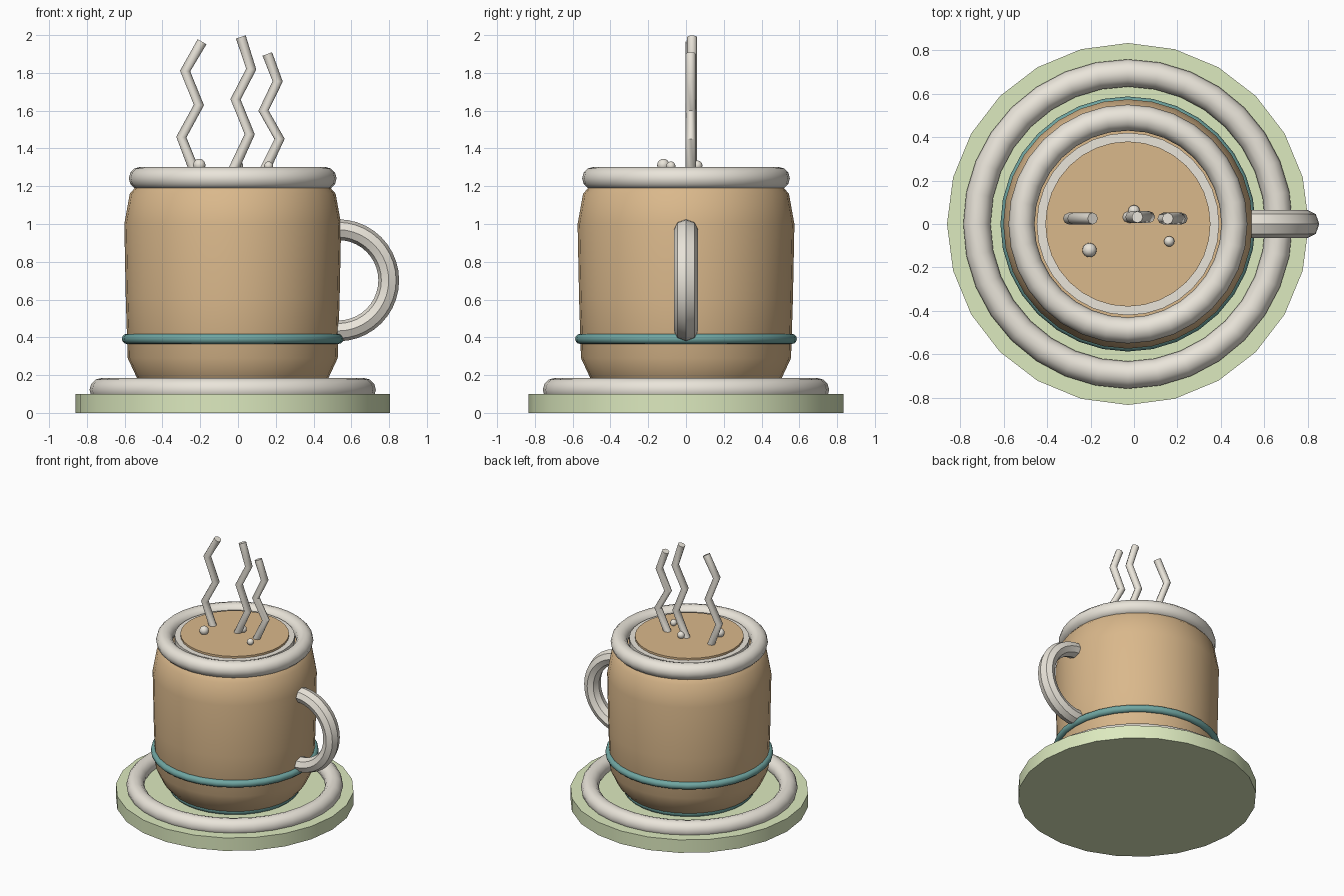
import bpy, bmesh
from math import cos, sin, pi

if "Cube" in bpy.data.objects:
    bpy.data.objects.remove(bpy.data.objects["Cube"])

CX = -0.028  # cup axis; the handle fills the other side


def material(name, rgb):
    m = bpy.data.materials.new(name)
    m.diffuse_color = (*rgb, 1)
    m.use_nodes = True
    m.node_tree.nodes["Principled BSDF"].inputs["Base Color"].default_value = m.diffuse_color
    return m


CREAM = material("cream", (0.82, 0.78, 0.70))
TAN = material("tan", (0.70, 0.48, 0.26))
TEAL = material("teal", (0.16, 0.38, 0.36))
GREEN = material("pale_green", (0.72, 0.82, 0.52))


def finish(ob, name, mat, angle=40):
    ob.name = name
    ob.data.materials.append(mat)
    bpy.ops.object.select_all(action='DESELECT')
    ob.select_set(True)
    bpy.context.view_layer.objects.active = ob
    bpy.ops.object.shade_smooth_by_angle(angle=angle * pi / 180)
    return ob


def disc(name, r, z0, z1, mat, n):
    bpy.ops.mesh.primitive_cylinder_add(vertices=n, radius=r, depth=z1 - z0,
                                        location=(CX, 0, (z0 + z1) / 2))
    return finish(bpy.context.object, name, mat)


def ring(name, major, minor, z, mat, n=32):
    bpy.ops.mesh.primitive_torus_add(major_radius=major, minor_radius=minor,
                                     major_segments=n, minor_segments=12,
                                     location=(CX, 0, z))
    return finish(bpy.context.object, name, mat)


def lathe(name, profile, mat, n=32):
    bm = bmesh.new()
    loops = [[bm.verts.new((r * cos(2 * pi * i / n), r * sin(2 * pi * i / n), z))
              for i in range(n)] for r, z in profile]
    for a, b in zip(loops, loops[1:]):
        for i in range(n):
            j = (i + 1) % n
            bm.faces.new((a[i], a[j], b[j], b[i]))
    bm.faces.new(loops[0][::-1])
    bm.faces.new(loops[-1])
    me = bpy.data.meshes.new(name)
    bm.to_mesh(me)
    bm.free()
    ob = bpy.data.objects.new(name, me)
    ob.location.x = CX
    bpy.context.collection.objects.link(ob)
    return finish(ob, name, mat)


def tube(name, points, radius, mat, angle=40):
    cu = bpy.data.curves.new(name, 'CURVE')
    cu.dimensions = '3D'
    cu.bevel_depth = radius
    cu.bevel_resolution = 2
    cu.use_fill_caps = True
    sp = cu.splines.new('POLY')
    sp.points.add(len(points) - 1)
    for p, co in zip(sp.points, points):
        p.co = (*co, 1)
    ob = bpy.data.objects.new(name, cu)
    bpy.context.collection.objects.link(ob)
    bpy.ops.object.select_all(action='DESELECT')
    ob.select_set(True)
    bpy.context.view_layer.objects.active = ob
    bpy.ops.object.convert(target='MESH')
    return finish(bpy.context.object, name, mat, angle)


# Saucer
disc("saucer", 0.833, 0, 0.10, GREEN, 24)
ring("saucer_rim", 0.695, 0.063, 0.122, CREAM)

# Cup body, foot, band and lip
lathe("cup_body", [(0.45, 0.12), (0.507, 0.185), (0.556, 0.29), (0.566, 0.60),
                   (0.574, 1.0), (0.545, 1.16), (0.51, 1.20)], TAN)
ring("cup_foot", 0.43, 0.03, 0.125, TEAL)
ring("cup_band", 0.56, 0.027, 0.392, TEAL)
ring("cup_lip", 0.49, 0.06, 1.242, CREAM)

# Foam collar and drink surface
disc("foam", 0.42, 1.19, 1.275, CREAM, 32)
disc("drink", 0.38, 1.20, 1.29, TAN, 32)

# Handle
arc = [(0.53 + 0.268 * cos(a), 0, 0.702 + 0.268 * sin(a))
       for a in [pi * (k / 20 - 0.5) for k in range(21)]]
handle = tube("handle", [(0.51, 0, 0.434)] + arc + [(0.51, 0, 0.97)], 0.055, CREAM)
handle.scale.y = 1.17

# Steam wisps
wisps = {
    "steam_left": (0.025, [(-.23, 1.28), (-.30, 1.46), (-.207, 1.63), (-.28, 1.81), (-.19, 1.965)]),
    "steam_middle": (0.032, [(-.028, 1.28), (.062, 1.475), (-.013, 1.66), (.07, 1.82), (.015, 1.99)]),
    "steam_right": (0.025, [(.138, 1.28), (.22, 1.45), (.135, 1.60), (.21, 1.755), (.155, 1.90)]),
}
for name, (y, pts) in wisps.items():
    tube(name, [(x, y, z) for x, z in pts], 0.027, CREAM, 50)

# Bubbles
for i, (x, y, z, r) in enumerate([(-.205, -.12, 1.312, .033),
                                  (.0, .06, 1.309, .027),
                                  (.162, -.08, 1.307, .024)]):
    bpy.ops.mesh.primitive_uv_sphere_add(segments=16, ring_count=8, radius=r,
                                         location=(x, y, z))
    finish(bpy.context.object, f"bubble_{i + 1}", CREAM)
